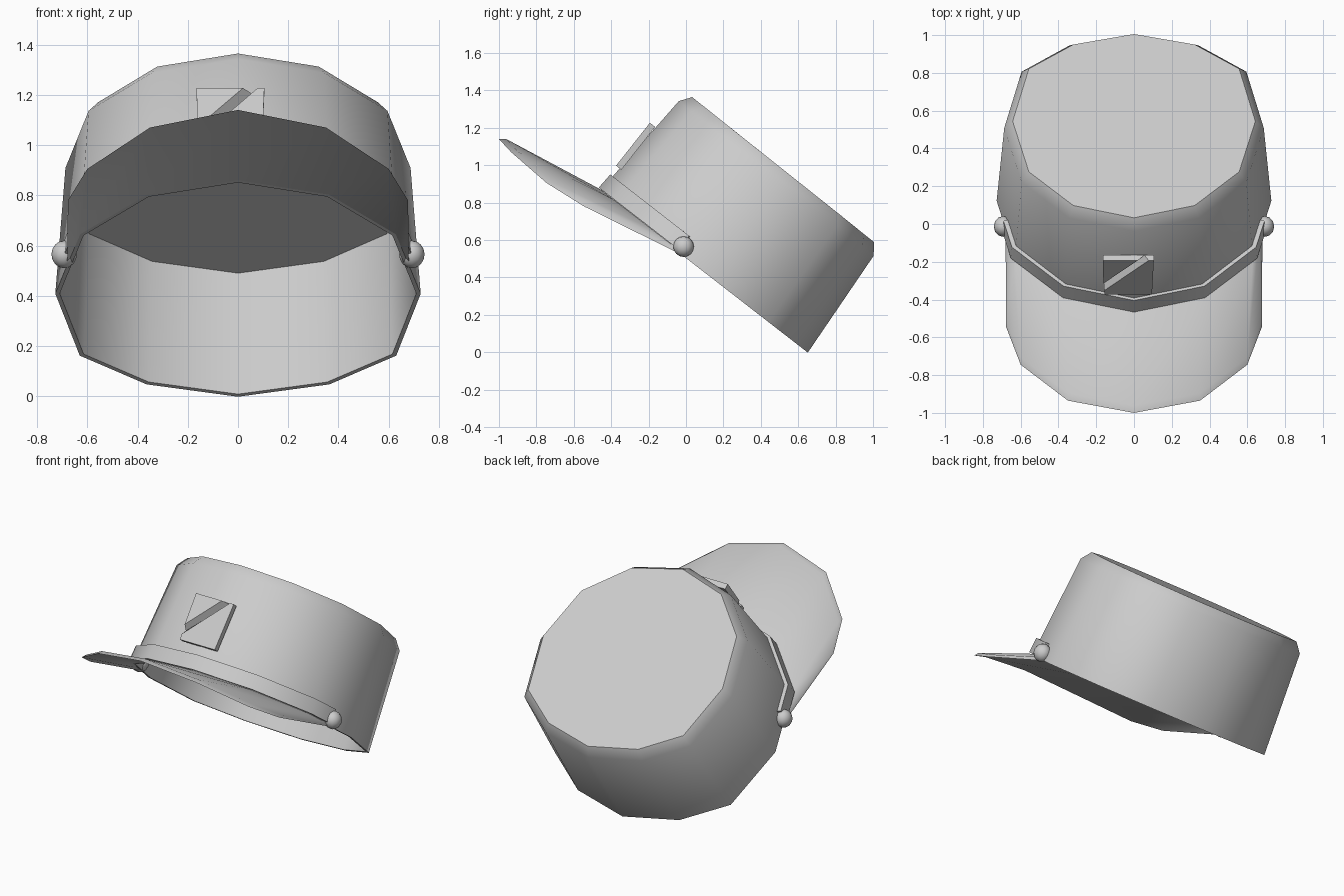
import bpy, bmesh, math
from mathutils import Matrix, Vector

cube = bpy.data.objects.get("Cube")
if cube:
    bpy.data.objects.remove(cube, do_unlink=True)

grey = bpy.data.materials.new("light_grey")
grey.use_nodes = True
COLOUR = (0.6, 0.6, 0.6, 1)
grey.diffuse_color = COLOUR
grey.node_tree.nodes["Principled BSDF"].inputs["Base Color"].default_value = COLOUR

# The cap leans back: local z is the cap axis, local -y its front
TILT = Matrix.Translation((0, 0.095, 0.43)) @ Matrix.Rotation(math.radians(-37.8), 4, 'X')
SIDES = 12
# Extra backward reach of the rear corners, counted from the front
REAR_SHIFT = {3: 0.035, 4: 0.085, 5: 0.014}


def finish(name, bm, matrix=Matrix()):
    bmesh.ops.recalc_face_normals(bm, faces=bm.faces)
    mesh = bpy.data.meshes.new(name)
    bm.to_mesh(mesh)
    bm.free()
    mesh.materials.append(grey)
    obj = bpy.data.objects.new(name, mesh)
    bpy.context.collection.objects.link(obj)
    obj.matrix_world = matrix
    bpy.ops.object.select_all(action='DESELECT')
    obj.select_set(True)
    bpy.context.view_layer.objects.active = obj
    bpy.ops.object.shade_smooth_by_angle(angle=math.radians(45))


def loft(name, sections, matrix=Matrix()):
    """Skin a row of closed sections and cap both ends."""
    bm = bmesh.new()
    rows = [[bm.verts.new(p) for p in s] for s in sections]
    n = len(rows[0])
    for a, b in zip(rows, rows[1:]):
        for i in range(n):
            j = (i + 1) % n
            bm.faces.new((a[i], a[j], b[j], b[i]))
    bm.faces.new(rows[0])
    bm.faces.new(rows[-1])
    finish(name, bm, matrix)


def around(step, r, h, widen=1.033):
    """Point on the twelve-sided ring, fuller at the rear; step 0 is the front."""
    a = math.tau * step / SIDES
    shift = REAR_SHIFT.get(min(abs(step), SIDES - step), 0) * r / 0.7
    lift = 0.012 * h * math.cos(a)
    return Vector((widen * r * math.sin(a), -r * math.cos(a) + shift, h + lift))


# Cap shell: inner crown, inner wall, rim, outer wall, chamfer, crown
profile = [(0.662, 0.597), (0.687, 0), (0.704, 0), (0.665, 0.632), (0.622, 0.692)]
loft("cap_shell", [[around(k, r, h) for k in range(SIDES)] for r, h in profile], TILT)

# Strap round the front, ending part way along the side facets
band = [(0.720, 0.012), (0.714, 0.104), (0.688, 0.104), (0.694, 0.012)]


def strap_section(step):
    ring = [around(step, r, h, 1.045) for r, h in band]
    if abs(step) == 3:
        previous = [around(step * 2 // 3, r, h, 1.045) for r, h in band]
        ring = [p.lerp(q, 0.45) for p, q in zip(previous, ring)]
    return ring


loft("strap", [strap_section(k) for k in range(-3, 4)], TILT)

# Round buttons at the strap ends
for side, label in ((1, "left"), (-1, "right")):
    bm = bmesh.new()
    bmesh.ops.create_uvsphere(bm, u_segments=12, v_segments=8, radius=0.055)
    bmesh.ops.scale(bm, vec=(0.92, 1, 1), verts=bm.verts)
    finish(label + "_button", bm, Matrix.Translation((side * 0.692, -0.013, 0.565)))

# Arched visor: each station joins the cap rim to the outer edge
stations = [
    (around(0, 0.702, 0), (0, -1.0, 1.14)),
    (around(1, 0.702, 0), (0.35, -0.935, 1.07)),
    (around(2, 0.702, 0), (0.60, -0.745, 0.905)),
    (Vector((0.662, -0.22, 0)), (0.677, -0.545, 0.78)),
    (Vector((0.68, -0.13, 0)), (0.68, -0.02, 0.52)),
]


def visor_section(station, side):
    root, edge = TILT @ station[0], Vector(station[1])
    back = Vector((0, 0.065 * (edge - root).length, 0))
    pts = [root, edge, edge + back, root + Vector((0, 0, 0.012))]
    return [Vector((side * p.x, p.y, p.z)) for p in pts]


loft("visor", [visor_section(s, -1) for s in reversed(stations[1:])]
     + [visor_section(s, 1) for s in stations])

# Badge: a plate on the front wall, split by a diagonal V-shaped groove
up = Vector((0, 0.62, 0.785)).normalized()
out = Vector((0, -up.z, up.y))
corner = Vector((0, -0.374, 0.998))
DEPTH = 0.036
GROOVE = [(0.055, 0.292), (-0.16, 0.065)]


def plate(name, fixed, lips):
    front = [corner + Vector((x, 0, 0)) + up * s for x, s in fixed + lips]
    base = [corner + Vector((x, 0, 0)) + up * s - out * DEPTH for x, s in fixed + GROOVE]
    loft(name, [base, front])


plate("badge_upper_plate", [(-0.165, 0.292)], [(0.02, 0.292), (-0.162, 0.095)])
plate("badge_lower_plate", [(-0.155, 0), (0.095, 0), (0.105, 0.292)],
      [(0.078, 0.292), (-0.157, 0.035)])
